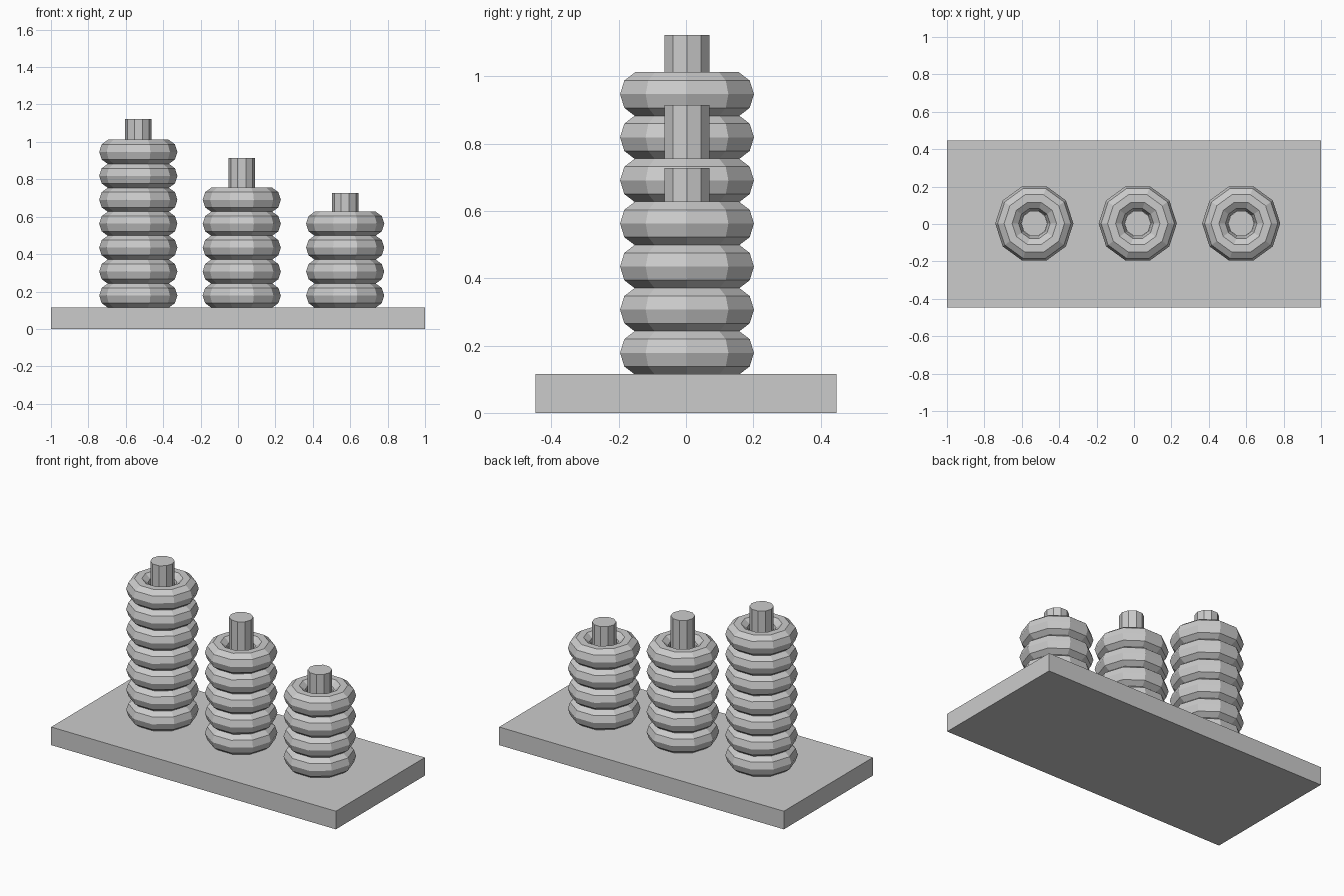
import bpy

if "Cube" in bpy.data.objects:
    bpy.data.objects.remove(bpy.data.objects["Cube"])

BASE_TOP = 0.115
PEG_Y = 0.003
RING_Z, RING_PITCH = 0.1785, 0.128


def peg(name, x, top):
    """Ten-sided post standing on the base."""
    height = top - BASE_TOP
    bpy.ops.mesh.primitive_cylinder_add(
        vertices=10, radius=0.07, depth=height,
        location=(x, PEG_Y, BASE_TOP + height / 2), rotation=(0, 0, 1.5707963))
    bpy.context.object.name = name


def ring(name, x, z):
    """Low-poly ring threaded on a post."""
    bpy.ops.mesh.primitive_torus_add(
        major_segments=10, minor_segments=10,
        major_radius=0.14, minor_radius=0.069, location=(x, PEG_Y, z))
    bpy.context.object.name = name


# Flat base board
bpy.ops.mesh.primitive_cube_add(size=1, location=(0, 0, BASE_TOP / 2))
board = bpy.context.object
board.name = "base_board"
board.scale = (2, 0.893, BASE_TOP)

# Three posts with stacks of rings
for side, x, top, count in (("left", -0.533, 1.123, 7),
                            ("middle", 0.02, 0.915, 5),
                            ("right", 0.573, 0.728, 4)):
    peg(f"{side}_peg", x, top)
    for i in range(count):
        ring(f"{side}_ring_{i + 1}", x, RING_Z + i * RING_PITCH)
